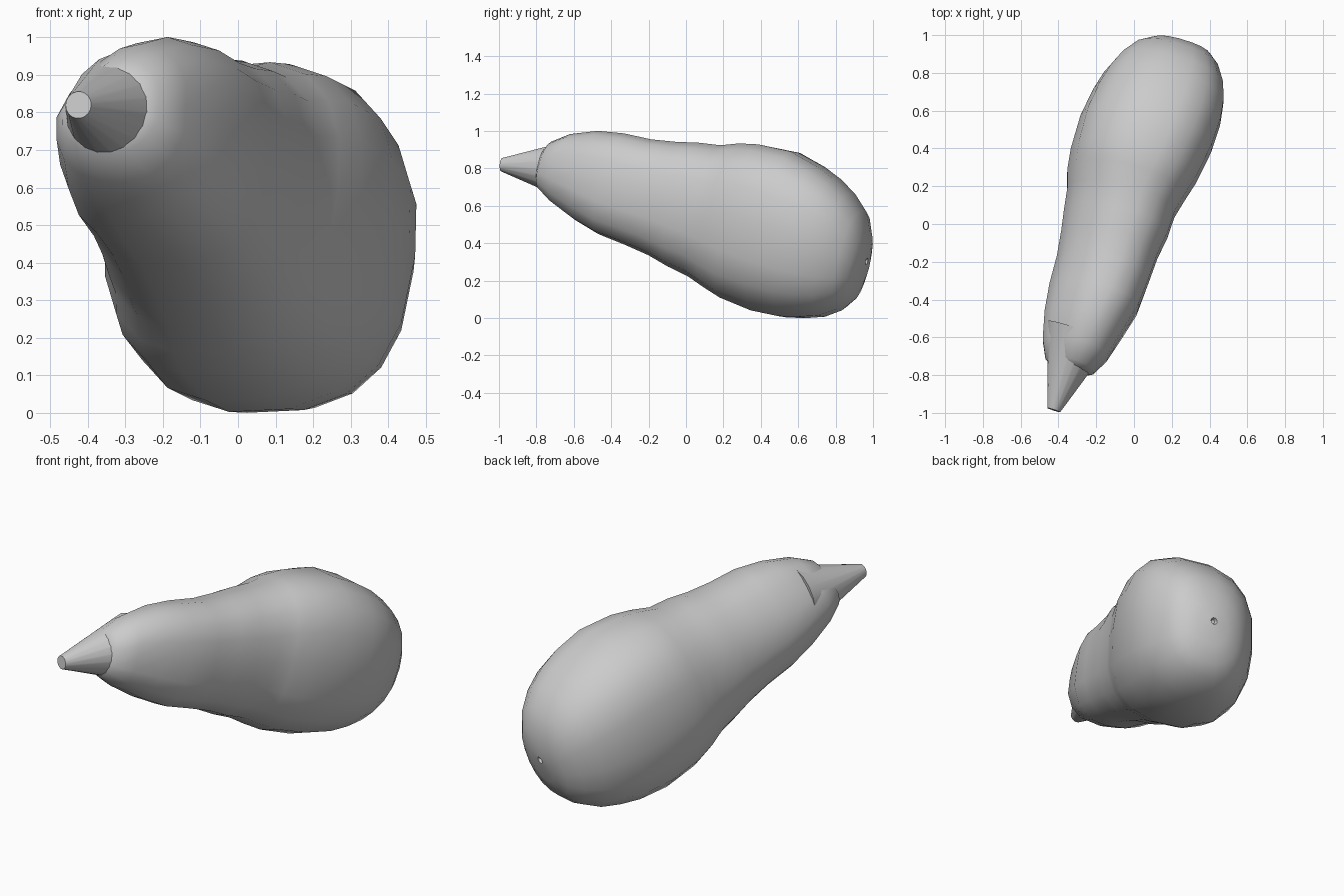
import bpy, bmesh, math
from mathutils import Vector

cube = bpy.data.objects.get("Cube")
if cube:
    bpy.data.objects.remove(cube, do_unlink=True)

grey = bpy.data.materials.new("plain grey")
grey.use_nodes = True
colour = (0.6, 0.6, 0.6, 1)
grey.diffuse_color = colour
grey.node_tree.nodes["Principled BSDF"].inputs["Base Color"].default_value = colour

SIDES = 18


def frame(direction):
    """Axis, sideways and upward unit vectors for a tilted body."""
    axis = Vector(direction).normalized()
    side = axis.cross(Vector((0, 0, 1))).normalized()
    return axis, side, side.cross(axis)


def loft(name, rings, sharp_angle):
    """Skin a list of vertex rings and close both ends."""
    bm = bmesh.new()
    loops = [[bm.verts.new(point) for point in ring] for ring in rings]
    for low, high in zip(loops, loops[1:]):
        for i in range(SIDES):
            j = (i + 1) % SIDES
            bm.faces.new((low[i], low[j], high[j], high[i]))
    bm.faces.new(loops[0])
    bm.faces.new(loops[-1])
    bmesh.ops.recalc_face_normals(bm, faces=bm.faces)
    mesh = bpy.data.meshes.new(name)
    bm.to_mesh(mesh)
    bm.free()
    mesh.materials.append(grey)
    obj = bpy.data.objects.new(name, mesh)
    bpy.context.collection.objects.link(obj)
    bpy.ops.object.select_all(action='DESELECT')
    obj.select_set(True)
    bpy.context.view_layer.objects.active = obj
    bpy.ops.object.shade_smooth_by_angle(angle=math.radians(sharp_angle))
    return obj


def oval(centre, side, up, half_width, half_height, lean=0.0, power=2.0, skew=0.0):
    """Leaning ring; power fills its corners, skew moves bulk to the lower left corner."""
    def swell(value):
        return math.copysign(abs(value) ** (2 / power), value)

    ring = []
    for i in range(SIDES):
        a = math.tau * i / SIDES
        bulk = 1 + skew * max(0, -math.sin(2 * a)) * math.copysign(1, math.cos(a))
        ring.append(centre + side * half_width * swell(math.cos(a - lean)) * bulk
                    + up * half_height * swell(math.sin(a + lean)) * bulk)
    return ring


# Bulbous body: distance along axis, half width, half height, shift sideways, shift up, fullness
profile = [
    (-.845, .04, .04, .0, .0, 2),
    (-.84, .085, .085, .0, .0, 2),
    (-.815, .135, .13, .0, .0, 2),
    (-.72, .18, .19, .0, .01, 2.1),
    (-.57, .217, .246, .0, .015, 2.2),
    (-.42, .245, .278, .008, .012, 2.3),
    (-.26, .254, .292, .008, .01, 2.3),
    (-.12, .266, .315, .0, .013, 2.3),
    (.0, .285, .345, -.003, .013, 2.3),
    (.12, .295, .366, -.012, .012, 2.3),
    (.22, .322, .402, -.016, .015, 2.4),
    (.33, .344, .43, -.01, .013, 2.5),
    (.52, .36, .448, .0, .01, 2.5),
    (.68, .35, .424, .01, .0, 2.5),
    (.79, .328, .39, .015, -.005, 2.5),
    (.89, .29, .345, .018, -.014, 2.5),
    (.98, .232, .278, .022, -.02, 2.4),
    (1.035, .17, .195, .03, -.035, 2.3),
    (1.06, .09, .1, .025, -.03, 2),
    (1.065, .018, .018, .02, .0, 2),
    (1.045, .01, .01, .02, .0, 2),
]
axis, side, up = frame((.33, 1, -.3))
middle = Vector((-.095, 0, .595))
rings = [oval(middle + axis * t + side * su + up * sv, side, up, w, h, math.radians(4), power,
              .15 * min(1, max(0, .5 - t)))
         for t, w, h, su, sv, power in profile]
loft("body", rings, 60)

# Tapered stem sunk into the narrow end
axis, side, up = frame((.33, 1, -.08))
tip = Vector((-.425, -.985, .82))
rings = [oval(tip + axis * t, side, up, r, r) for t, r in ((0, .036), (.44, .18))]
loft("stem", rings, 40)
